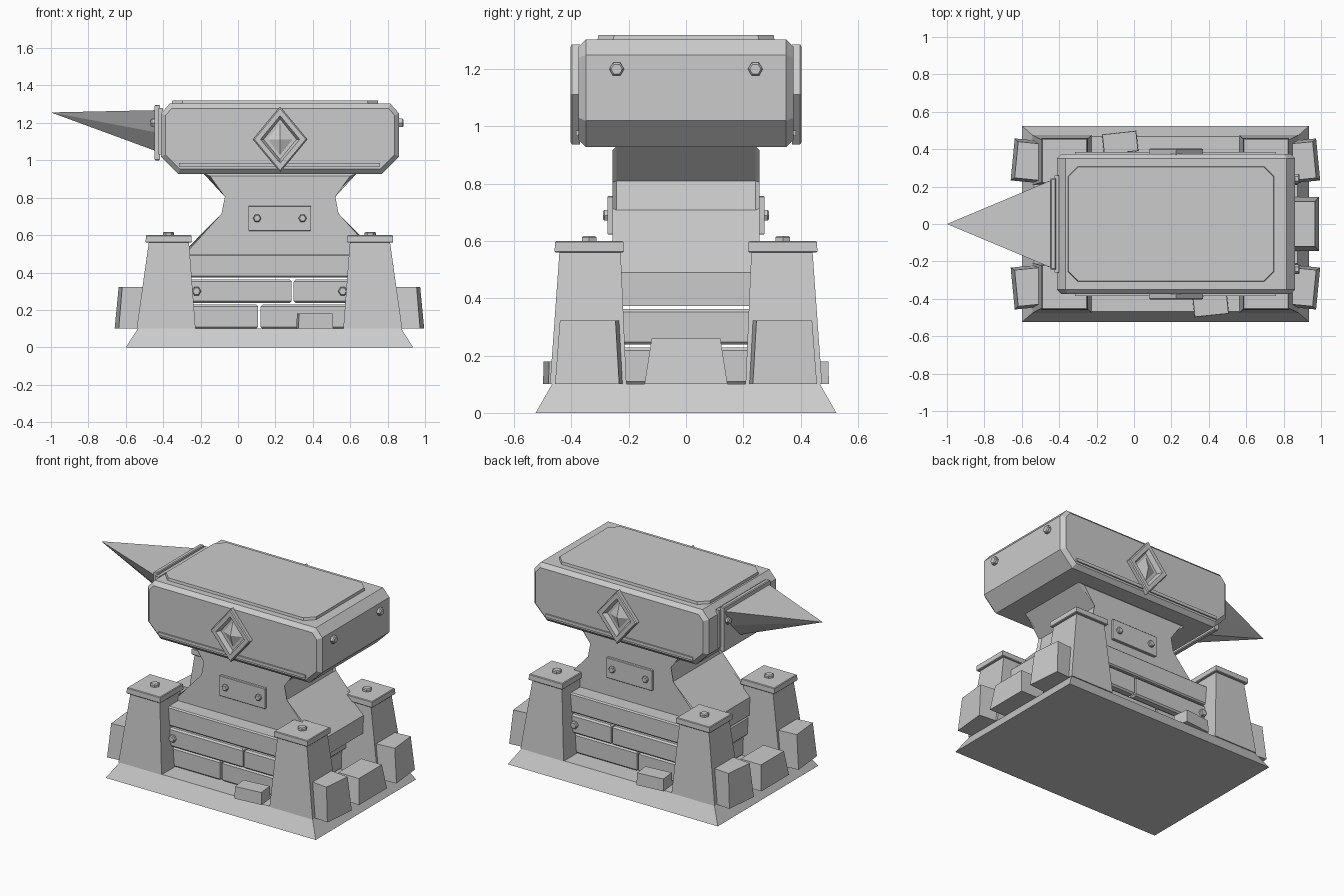
import bpy, bmesh
from math import cos, sin, pi, radians
from mathutils import Matrix, Vector

cube = bpy.data.objects.get("Cube")
if cube:
    bpy.data.objects.remove(cube)

grey = bpy.data.materials.new("stone_grey")
grey.use_nodes = True
grey.diffuse_color = (0.6, 0.6, 0.6, 1)
grey.node_tree.nodes["Principled BSDF"].inputs["Base Color"].default_value = (0.6, 0.6, 0.6, 1)

CX = 0.168   # middle of the base
BX = 0.225   # middle of the anvil


def finish(name, bm):
    bmesh.ops.remove_doubles(bm, verts=bm.verts, dist=0.0002)
    bmesh.ops.recalc_face_normals(bm, faces=bm.faces)
    mesh = bpy.data.meshes.new(name)
    bm.to_mesh(mesh)
    bm.free()
    mesh.materials.append(grey)
    ob = bpy.data.objects.new(name, mesh)
    bpy.context.collection.objects.link(ob)
    return ob


def loft(name, rings, bevel=0, closed=False):
    """Skin a list of equal point rings; cap the ends or join them in a loop."""
    bm = bmesh.new()
    loops = [[bm.verts.new(p) for p in ring] for ring in rings]
    n = len(loops[0])
    pairs = list(zip(loops, loops[1:])) + ([(loops[-1], loops[0])] if closed else [])
    for a, b in pairs:
        for i in range(n):
            j = (i + 1) % n
            bm.faces.new((a[i], a[j], b[j], b[i]))
    if not closed:
        caps = [bm.faces.new(loops[0]), bm.faces.new(loops[-1])]
        if bevel:
            edges = list({e for f in caps for e in f.edges})
            bmesh.ops.bevel(bm, geom=edges, offset=bevel, segments=1, affect='EDGES')
    return finish(name, bm)


def rect(x0, x1, y0, y1, z):
    return [(x0, y0, z), (x1, y0, z), (x1, y1, z), (x0, y1, z)]


def box(name, x, y, z, bevel=0):
    return loft(name, [rect(*x, *y, z[0]), rect(*x, *y, z[1])], bevel)


def stone(name, centre, bottom, top, z, turn=0):
    """Tapered block turned about its upright axis."""
    rot = Matrix.Rotation(radians(turn), 3, 'Z')
    rings = []
    for (w, d), h in ((bottom, z[0]), (top, z[1])):
        ring = rect(-w / 2, w / 2, -d / 2, d / 2, h)
        rings.append([rot @ Vector(p) + Vector((*centre, 0)) for p in ring])
    return loft(name, rings)


def prism(name, profile, half, bevel=0):
    return loft(name, [[(x, y, z) for x, z in profile] for y in (-half, half)], bevel)


def bolt(name, pos, direction, r=0.026, h=0.022):
    """Hexagonal bolt head with a narrowed top."""
    q = Vector(direction).to_track_quat('Z', 'Y')
    ring = lambda s, d: [q @ Vector((r * s * cos(i * pi / 3), r * s * sin(i * pi / 3), d)) + Vector(pos)
                         for i in range(6)]
    return loft(name, [ring(1, -0.01), ring(1, h * 0.7), ring(0.75, h)])


# Sloped base
loft("base", [rect(-0.6, 0.936, -0.525, 0.525, 0), rect(-0.535, 0.873, -0.468, 0.468, 0.1)])

# Corner pillars with caps, bolts and buttress stones
for sx in (-1, 1):
    side = "left" if sx > 0 else "right"
    for sy in (-1, 1):
        tag = side + ("_front" if sy < 0 else "_back")

        def corner(x0, x1, y0, y1, z):
            xs = sorted((CX + sx * x0, CX + sx * x1))
            ys = sorted((sy * y0, sy * y1))
            return rect(*xs, *ys, z)

        loft("pillar_" + tag, [corner(0.395, 0.71, 0.208, 0.475, 0.1),
                               corner(0.43, 0.645, 0.228, 0.442, 0.56)])
        loft("pillar_cap_" + tag, [corner(0.415, 0.662, 0.217, 0.459, 0.56),
                                   corner(0.417, 0.66, 0.219, 0.457, 0.6)], 0.004)
        bolt("pillar_bolt_" + tag, (CX + sx * 0.539, sy * 0.338, 0.6), (0, 0, 1), 0.03, 0.018)
        stone("buttress_" + tag, (CX + sx * 0.722, sy * 0.336), (0.19, 0.225), (0.15, 0.195),
              (0.1, 0.322), 5.6 * sx * sy)
    stone("middle_stone_" + side, (CX + sx * 0.725, 0), (0.19, 0.29), (0.15, 0.24), (0.1, 0.26), 0)

# Loose stones lying before and behind
for s, tag in ((1, "front"), (-1, "back")):
    stone("loose_stone_" + tag, (CX + s * 0.242, -s * 0.435), (0.185, 0.11), (0.18, 0.105), (0.1, 0.18), 6)

# Brick courses with open joints
for name, x, half, z in (("lower_brick_right", (-0.27, 0.108), 0.34, (0.1, 0.228)),
                         ("lower_brick_left", (0.12, 0.61), 0.34, (0.1, 0.228)),
                         ("upper_brick_right", (-0.3, 0.287), 0.36, (0.238, 0.362)),
                         ("upper_brick_left", (0.297, 0.64), 0.36, (0.238, 0.362))):
    box(name, x, (-half, half), z, 0.01)
box("foot_slab", (-0.29, 0.63), (-0.36, 0.36), (0.373, 0.5), 0.008)

# Waisted neck
right_half = [(0.535, 0.373), (0.535, 0.49), (0.3, 0.708), (0.28, 0.81), (0.41, 0.93)]
neck = [(BX + x, z) for x, z in right_half] + [(BX - x, z) for x, z in reversed(right_half)]
prism("neck", neck, 0.257, 0.014)

# Anvil body
right_half = [(0.545, 0.928), (0.637, 1.02), (0.637, 1.25), (0.59, 1.303)]
body = [(BX + x, z) for x, z in right_half] + [(BX - x, z) for x, z in reversed(right_half)]
prism("anvil_body", body, 0.375, 0.025)


# Raised top plate with cut corners
def octagon(inset, z, hx=0.553, hy=0.31, c=0.055):
    hx, hy = hx - inset, hy - inset
    pts = [(hx, hy - c), (hx - c, hy), (c - hx, hy), (-hx, hy - c),
           (-hx, c - hy), (c - hx, -hy), (hx - c, -hy), (hx, c - hy)]
    return [(0.198 + x, y, z) for x, y in pts]


loft("top_plate", [octagon(0, 1.295), octagon(0.004, 1.32)])

# Horn and its collar
box("horn_collar_back", (-0.425, -0.4), (-0.26, 0.26), (1.03, 1.28))
box("horn_collar", (-0.447, -0.418), (-0.242, 0.242), (1.0, 1.297), 0.005)
section = [(-0.235, 1.268), (-0.17, 1.15), (-0.07, 1.05), (0.07, 1.05), (0.17, 1.15), (0.235, 1.268)]
loft("horn", [[(-0.44, y, z) for y, z in section], [(-1, 0, 1.256)] * 6])


# Details repeated on front and back
def diamond(w, h, y):
    return [(BX + w, y, 1.112), (BX, y, 1.112 + h), (BX - w, y, 1.112), (BX, y, 1.112 - h)]


for s, tag in ((-1, "front"), (1, "back")):
    loft("diamond_frame_" + tag, [diamond(0.145, 0.175, s * 0.37), diamond(0.145, 0.175, s * 0.398),
                                  diamond(0.137, 0.165, s * 0.404), diamond(0.105, 0.127, s * 0.404),
                                  diamond(0.085, 0.105, s * 0.37)], closed=True)
    loft("diamond_gem_" + tag, [diamond(0.08, 0.1, s * 0.37), diamond(0, 0, s * 0.4)])
    box("trim_strip_" + tag, (-0.315, 0.76), sorted((s * 0.37, s * 0.384)), (0.966, 0.986))
    box("neck_plate_" + tag, (0.057, 0.39), sorted((s * 0.25, s * 0.274)), (0.622, 0.757), 0.003)
    for x in (0.102, 0.345):
        bolt("neck_bolt", (x, s * 0.272, 0.69), (0, s, 0), 0.022, 0.018)
    for x in (-0.222, 0.56):
        bolt("brick_bolt", (x, s * 0.358, 0.3), (0, s, 0), 0.025, 0.022)
    bolt("end_bolt_" + tag, (0.862, s * 0.242, 1.2), (1, 0, 0), 0.026, 0.024)
    bolt("collar_bolt_" + tag, (-0.445, s * 0.205, 1.2), (-1, 0, 0), 0.024, 0.022)
